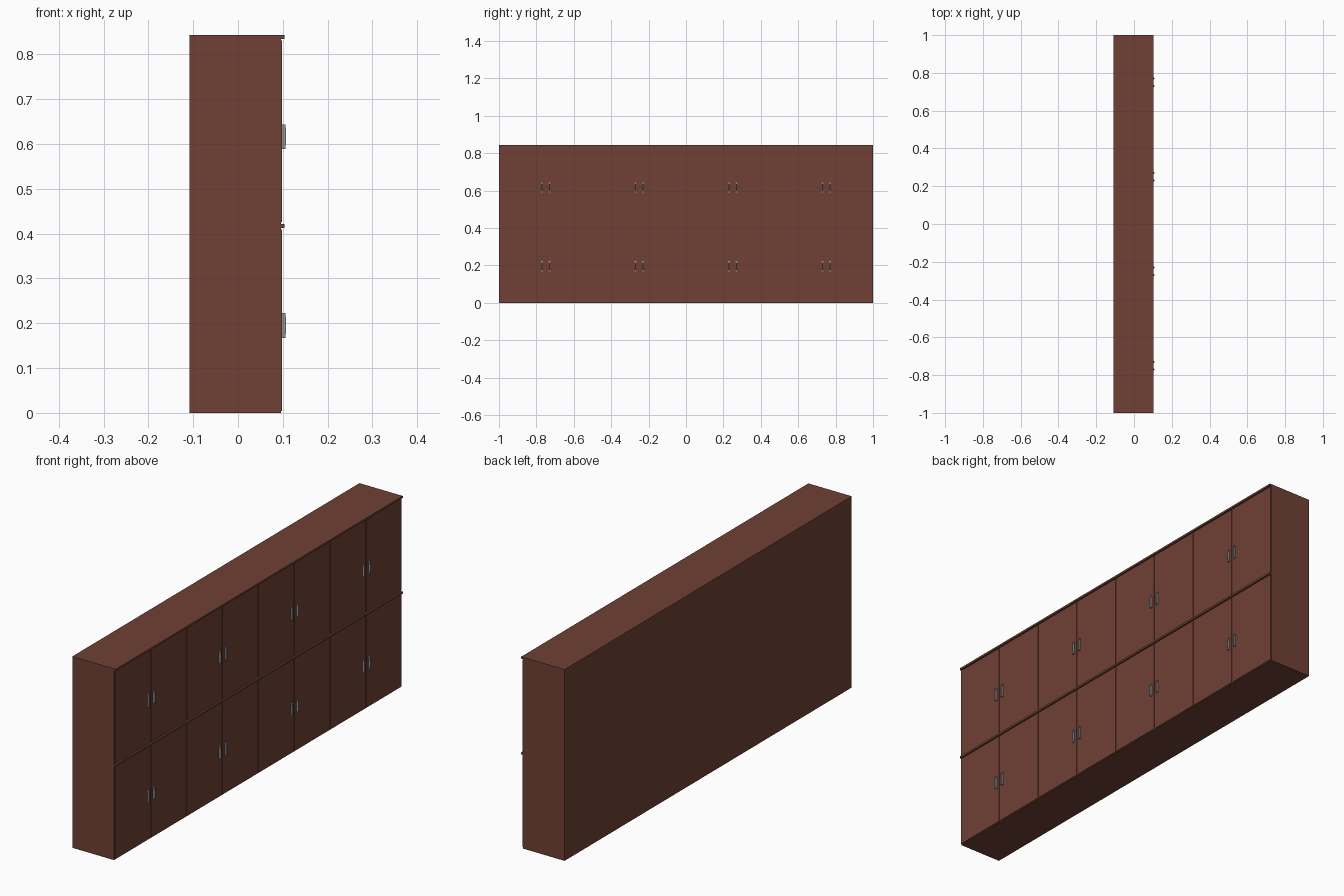
import bpy, bmesh
from mathutils import Matrix, Vector

if "Cube" in bpy.data.objects:
    bpy.data.objects.remove(bpy.data.objects["Cube"])

def material(name, rgb):
    m = bpy.data.materials.new(name)
    m.diffuse_color = (*rgb, 1)
    m.use_nodes = True
    m.node_tree.nodes["Principled BSDF"].inputs["Base Color"].default_value = m.diffuse_color
    return m

BROWN = material("reddish_brown_wood", (0.16, 0.052, 0.035))
GREY = material("grey_metal", (0.27, 0.29, 0.30))

def add_box(bm, lo, hi):
    lo, hi = Vector(lo), Vector(hi)
    mat = Matrix.Translation((lo + hi) / 2) @ Matrix.Diagonal((*(hi - lo), 1))
    bmesh.ops.create_cube(bm, size=1, matrix=mat)

def finish(name, bm, mat):
    bmesh.ops.recalc_face_normals(bm, faces=bm.faces)
    me = bpy.data.meshes.new(name)
    bm.to_mesh(me)
    bm.free()
    me.materials.append(mat)
    ob = bpy.data.objects.new(name, me)
    bpy.context.collection.objects.link(ob)
    return ob

def box(name, lo, hi, mat):
    bm = bmesh.new()
    add_box(bm, lo, hi)
    return finish(name, bm, mat)

BACK, FRONT, DOOR, LIP = -0.108, 0.0955, 0.0985, 0.1035
H, GAP, COLS = 0.4215, 0.003, 8
W = 2 / COLS

def handle(name, y, z):
    # bowed pull with a wider foot at each end
    bm = bmesh.new()
    x, h, t = DOOR - 0.001, 0.0275, 0.0025
    prof = [(x, -h), (0.1055, -h), (0.1075, -h * 0.4),
            (0.1075, h * 0.4), (0.1055, h), (x, h)]
    f = bm.faces.new([bm.verts.new((px, y - t, z + pz)) for px, pz in prof])
    ext = bmesh.ops.extrude_face_region(bm, geom=[f], use_keep_orig=True)
    bmesh.ops.translate(bm, vec=(0, 2 * t, 0),
                        verts=[v for v in ext["geom"] if isinstance(v, bmesh.types.BMVert)])
    for s in (-1, 1):
        zc = z + s * (h - 0.002)
        add_box(bm, (x, y - 0.005, zc - 0.002), (0.1055, y + 0.005, zc + 0.002))
    finish(name, bm, GREY)

for r, row in enumerate(("lower", "upper")):
    z0 = r * H
    # cabinet carcass and the overhanging lip along its top front edge
    box(f"{row}_cabinet_body", (BACK, -1, z0), (FRONT, 1, z0 + H), BROWN)
    box(f"{row}_top_lip", (FRONT - 0.001, -1, z0 + H - 0.0085), (LIP, 1, z0 + H), BROWN)
    for c in range(COLS):
        # doors, separated by thin gaps
        y0 = -1 + c * W
        box(f"{row}_door_{c + 1}", (FRONT - 0.001, y0 + GAP, z0 + 0.004),
            (DOOR, y0 + W - GAP, z0 + H - 0.012), BROWN)
        # handles meet in pairs at every second seam
        yh = y0 + W - 0.02 if c % 2 == 0 else y0 + 0.02
        handle(f"{row}_handle_{c + 1}", yh, z0 + 0.195)
